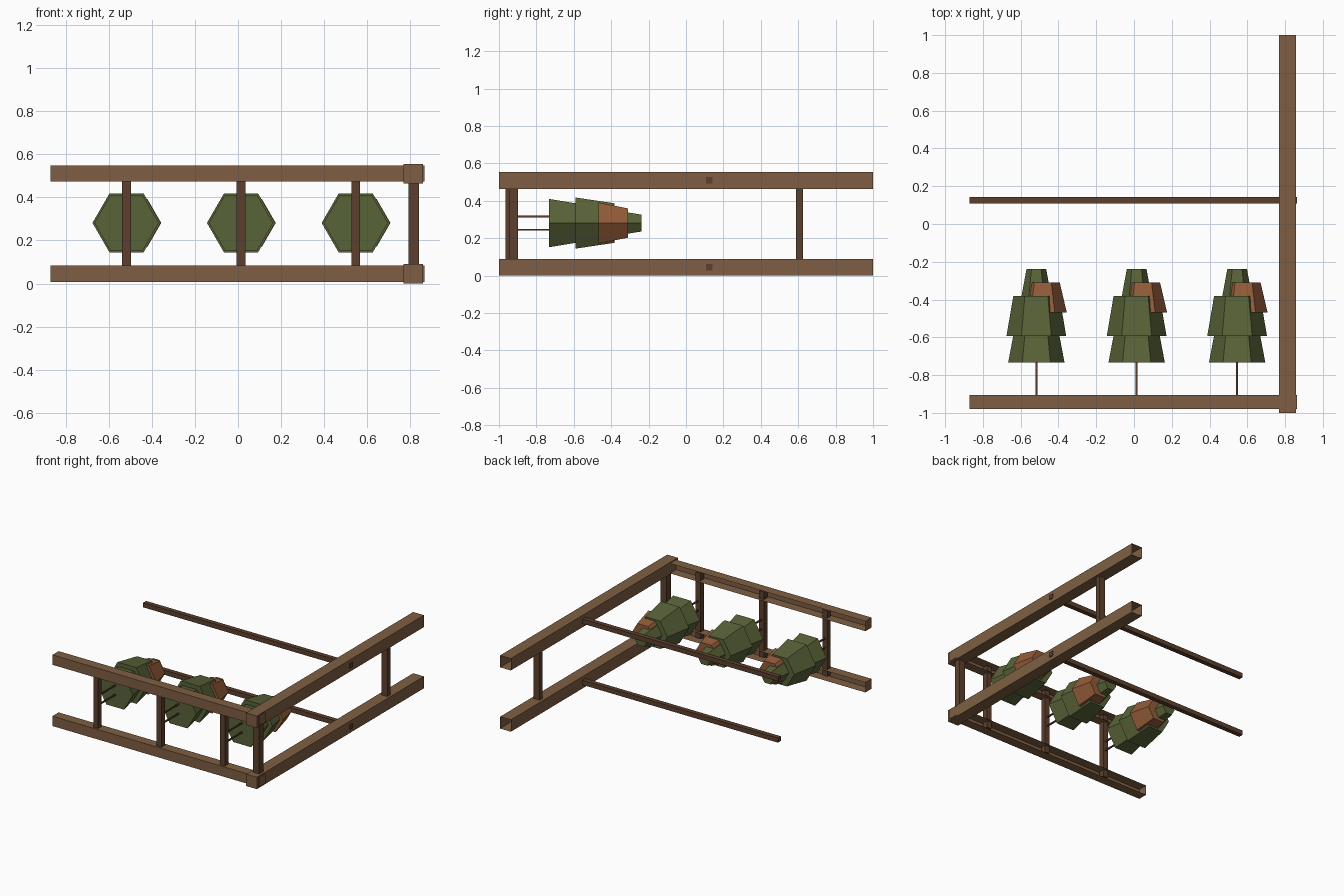
import bpy, bmesh, math
from mathutils import Vector

if "Cube" in bpy.data.objects:
    bpy.data.objects.remove(bpy.data.objects["Cube"])


def material(name, rgb):
    m = bpy.data.materials.new(name)
    lin = [((c / 255 + 0.055) / 1.055) ** 2.4 for c in rgb]
    m.diffuse_color = (*lin, 1)
    m.use_nodes = True
    m.node_tree.nodes["Principled BSDF"].inputs["Base Color"].default_value = m.diffuse_color
    return m


RAIL = material("timber_brown", (127, 95, 67))
DARK = material("dark_timber", (92, 64, 46))
GREEN = material("leaf_green", (89, 99, 56))
RUST = material("rust_leaf", (147, 92, 57))


def finish(name, bm, mat):
    me = bpy.data.meshes.new(name)
    bm.to_mesh(me)
    bm.free()
    me.materials.append(mat)
    ob = bpy.data.objects.new(name, me)
    bpy.context.collection.objects.link(ob)
    return ob


def box(name, x, y, z, mat, open_side=None):
    """Box from (min, max) ranges, optionally with one side left open."""
    bm = bmesh.new()
    bmesh.ops.create_cube(bm, size=1)
    for v in bm.verts:
        v.co = Vector([(r[0] + r[1]) / 2 + c * (r[1] - r[0])
                       for r, c in zip((x, y, z), v.co)])
    bm.normal_update()
    if open_side:
        gone = [f for f in bm.faces if f.normal.dot(Vector(open_side)) > 0.9]
        bmesh.ops.delete(bm, geom=gone, context='FACES')
    return finish(name, bm, mat)


def tier(name, cx, r1, y1, r2, y2, mat, cz=0.281):
    """Six-sided frustum lying along y."""
    bm = bmesh.new()
    rings = [[bm.verts.new((cx + r * math.cos(i * math.pi / 3), y,
                            cz + r * math.sin(i * math.pi / 3)))
              for i in range(6)] for r, y in ((r1, y1), (r2, y2))]
    for i in range(6):
        j = (i + 1) % 6
        bm.faces.new((rings[0][i], rings[0][j], rings[1][j], rings[1][i]))
    bm.faces.new(rings[0])
    bm.faces.new(rings[1])
    bmesh.ops.recalc_face_normals(bm, faces=bm.faces)
    return finish(name, bm, mat)


# Rails and thin bars, lower and upper
for level, z0 in (("lower", 0.0), ("upper", 0.464)):
    box(f"{level}_side_rail", (0.768, 0.858), (-1, 1), (z0, z0 + 0.09),
        RAIL, open_side=(0, 1, 0))
    box(f"{level}_front_rail", (-0.87, 0.864), (-0.979, -0.905),
        (z0 + 0.008, z0 + 0.083), RAIL, open_side=(0, 1, 0))
    box(f"{level}_thin_bar", (-0.87, 0.864), (0.108, 0.143),
        (z0 + 0.028, z0 + 0.063), DARK)

# Posts joining the side rails
box("corner_post", (0.79, 0.84), (-0.947, -0.897), (0.03, 0.53), DARK)
box("rear_post", (0.79, 0.84), (0.588, 0.625), (0.03, 0.53), DARK)

# Front posts, each holding a bush on two pins
for n, cx in enumerate((-0.517, 0.014, 0.546), 1):
    box(f"front_post_{n}", (cx - 0.02, cx + 0.02), (-0.965, -0.925),
        (0.03, 0.53), DARK)
    for side, pz in (("lower", 0.245), ("upper", 0.316)):
        box(f"{side}_pin_{n}", (cx - 0.005, cx + 0.005), (-0.93, -0.7),
            (pz - 0.005, pz + 0.005), DARK)
    tier(f"bush_base_{n}", cx, 0.149, -0.732, 0.121, -0.585, GREEN)
    tier(f"bush_middle_{n}", cx, 0.158, -0.592, 0.122, -0.382, GREEN)
    tier(f"bush_rust_tier_{n}", cx + 0.034, 0.127, -0.468, 0.09, -0.31, RUST)
    tier(f"bush_tip_{n}", cx, 0.08, -0.39, 0.052, -0.238, GREEN)
